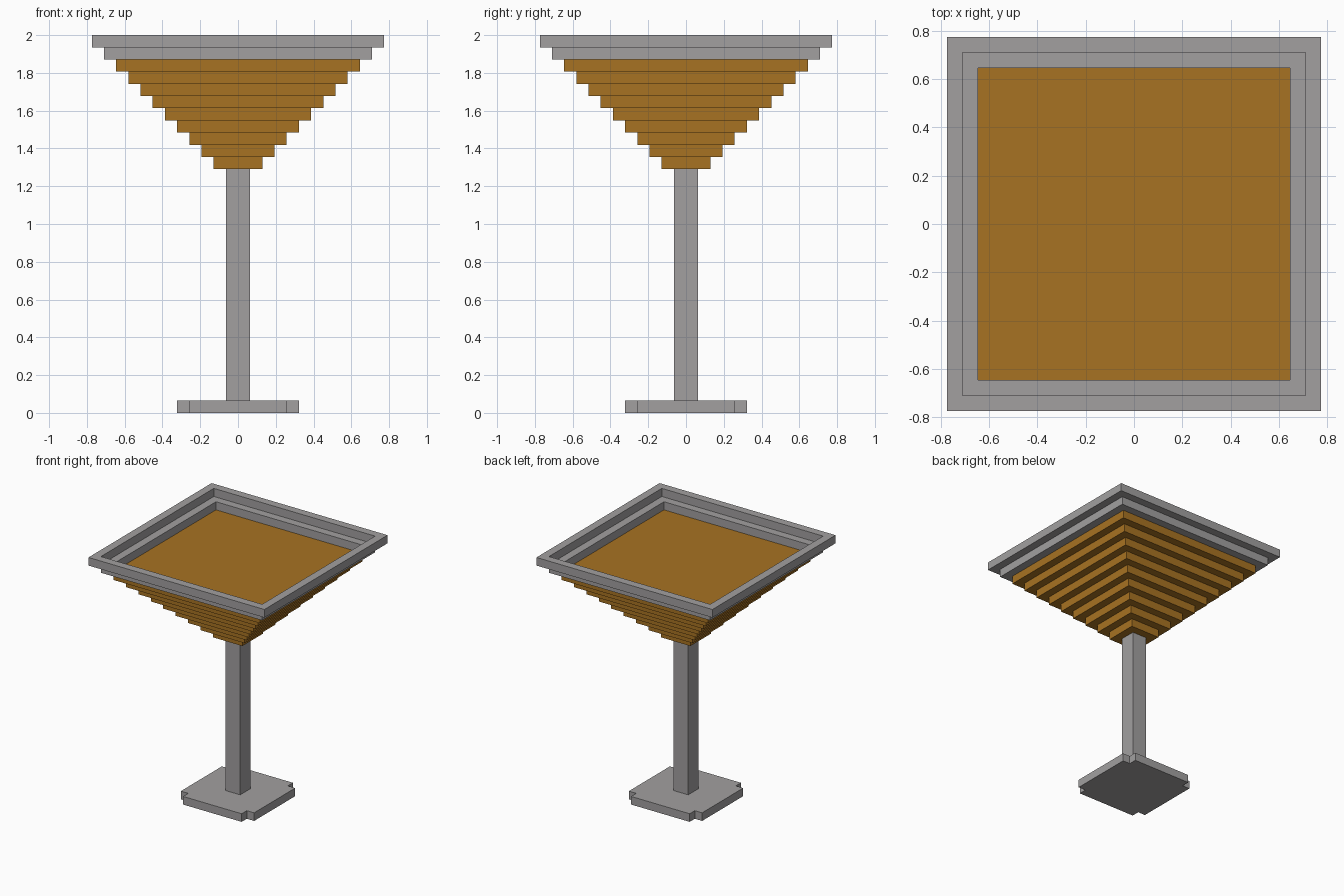
import bpy
import bmesh

cube = bpy.data.objects.get("Cube")
if cube:
    bpy.data.objects.remove(cube, do_unlink=True)

U = 2 / 31  # one block of the stepped grid


def material(name, rgb):
    mat = bpy.data.materials.new(name)
    mat.use_nodes = True
    color = (*rgb, 1)
    mat.diffuse_color = color
    mat.node_tree.nodes["Principled BSDF"].inputs["Base Color"].default_value = color
    return mat


def finish(name, bm, mat):
    bmesh.ops.recalc_face_normals(bm, faces=bm.faces)
    mesh = bpy.data.meshes.new(name)
    bm.to_mesh(mesh)
    bm.free()
    mesh.materials.append(mat)
    obj = bpy.data.objects.new(name, mesh)
    bpy.context.collection.objects.link(obj)
    return obj


def square_solid(name, profile, mat, ring=False):
    """Sweep a (half width, height) profile round a square; cap it or close it as a ring."""
    bm = bmesh.new()
    corners = [(-1, -1), (1, -1), (1, 1), (-1, 1)]
    loops = [[bm.verts.new((sx * h * U, sy * h * U, z * U)) for sx, sy in corners]
             for h, z in profile]
    pairs = list(zip(loops, loops[1:]))
    if ring:
        pairs.append((loops[-1], loops[0]))
    else:
        bm.faces.new(loops[0])
        bm.faces.new(loops[-1])
    for low, high in pairs:
        for i in range(4):
            j = (i + 1) % 4
            bm.faces.new((low[i], low[j], high[j], high[i]))
    return finish(name, bm, mat)


grey = material("stone grey", (0.36, 0.35, 0.352))
amber = material("amber brown", (0.39, 0.17, 0.016))

# Base slab with a notch in each corner
bm = bmesh.new()
outline = []
x, y = 1, 1
for _ in range(4):
    quarter = [(5, 4), (4, 4), (4, 5)]
    for a, b in quarter:
        # turn the corner notch by quarter steps
        for _turn in range(_):
            a, b = -b, a
        outline.append(bm.verts.new((a * U, b * U, 0)))
bottom = bm.faces.new(outline)
top = bmesh.ops.extrude_face_region(bm, geom=[bottom], use_keep_orig=True)["geom"]
bmesh.ops.translate(bm, vec=(0, 0, U),
                    verts=[v for v in top if isinstance(v, bmesh.types.BMVert)])
finish("base", bm, grey)

# Square post
square_solid("post", [(1, 1), (1, 20)], grey)

# Stepped bowl, each layer one block wider than the one below
steps = []
for i in range(9):
    steps += [(2 + i, 20 + i), (2 + i, 21 + i)]
square_solid("stepped_bowl", steps, amber)

# Two stacked rims round the bowl
for name, inner, z in (("lower_rim", 10, 29), ("upper_rim", 11, 30)):
    square_solid(name, [(inner, z), (inner + 1, z), (inner + 1, z + 1), (inner, z + 1)],
                 grey, ring=True)
